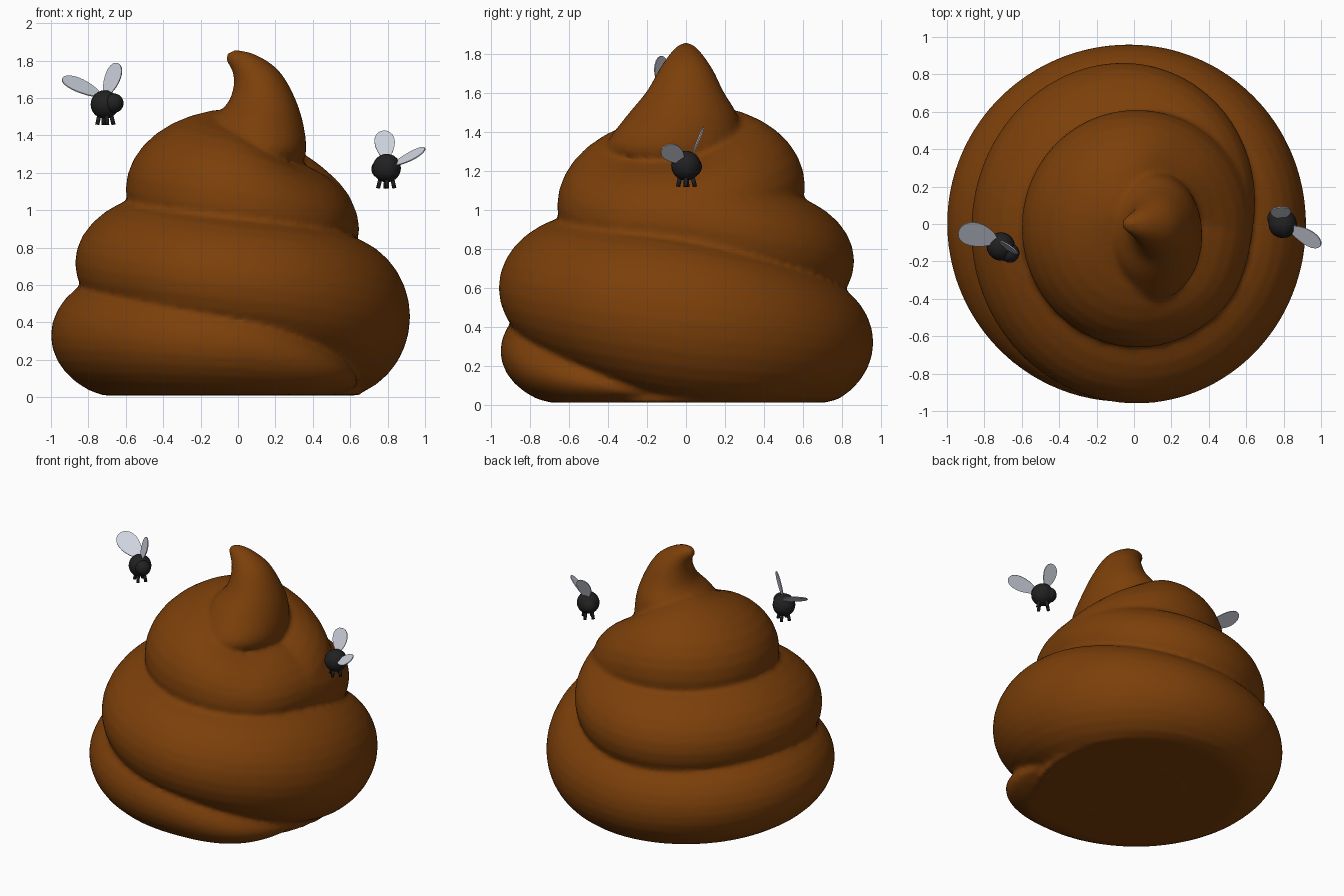
import bpy, bmesh, math
from mathutils import Vector, Matrix

if "Cube" in bpy.data.objects:
    bpy.data.objects.remove(bpy.data.objects["Cube"])


def material(name, rgb):
    m = bpy.data.materials.new(name)
    m.diffuse_color = (*rgb, 1)
    m.use_nodes = True
    m.node_tree.nodes["Principled BSDF"].inputs["Base Color"].default_value = m.diffuse_color
    return m


BROWN = material("warm brown", (0.2, 0.05, 0.003))
BLACK = material("fly black", (0.015, 0.015, 0.016))
WING = material("wing grey", (0.62, 0.65, 0.73))


def make_object(name, bm, mat):
    bmesh.ops.recalc_face_normals(bm, faces=bm.faces[:])
    for f in bm.faces:
        f.smooth = True
    me = bpy.data.meshes.new(name)
    bm.to_mesh(me)
    bm.free()
    me.materials.append(mat)
    ob = bpy.data.objects.new(name, me)
    bpy.context.collection.objects.link(ob)
    return ob


def loft(bm, rings):
    """Skin a list of point rings into a closed solid."""
    vs = [[bm.verts.new(p) for p in r] for r in rings]
    n = len(vs[0])
    for a, b in zip(vs, vs[1:]):
        for i in range(n):
            j = (i + 1) % n
            bm.faces.new((a[i], a[j], b[j], b[i]))
    bm.faces.new(vs[0][::-1])
    bm.faces.new(vs[-1])


def spline(keys, t):
    """Catmull-Rom through keys whose first entry is the parameter."""
    i = max(k for k in range(len(keys) - 1) if keys[k][0] <= t + 1e-9)
    p1, p2 = keys[i], keys[i + 1]
    p0, p3 = keys[max(i - 1, 0)], keys[min(i + 2, len(keys) - 1)]
    h = p2[0] - p1[0]
    u = (t - p1[0]) / h
    out = []
    for c in range(1, len(p1)):
        m1 = (p2[c] - p0[c]) / (p2[0] - p0[0]) * h
        m2 = (p3[c] - p1[c]) / (p3[0] - p1[0]) * h
        out.append((2*u**3 - 3*u*u + 1) * p1[c] + (u**3 - 2*u*u + u) * m1
                   + (3*u*u - 2*u**3) * p2[c] + (u**3 - u*u) * m2)
    return out


# Coil: quarter turn, outer radius, centre height, half depth, half height
COIL = [
    (0.2, 0.66, 0.06, 0.25, 0.05),
    (0.6, 0.88, 0.15, 0.34, 0.17),
    (1, 0.95, 0.27, 0.42, 0.29),
    (2, 1.00, 0.33, 0.45, 0.35),
    (3, 0.96, 0.32, 0.40, 0.35),
    (4, 0.92, 0.43, 0.39, 0.42),
    (5, 0.96, 0.60, 0.46, 0.37),
    (6, 0.87, 0.72, 0.54, 0.38),
    (7, 0.86, 0.74, 0.50, 0.36),
    (8, 0.64, 0.92, 0.54, 0.36),
    (8.5, 0.66, 0.95, 0.50, 0.34),
    (9, 0.66, 1.02, 0.50, 0.41),
    (10, 0.60, 1.11, 0.55, 0.42),
    (11, 0.61, 1.12, 0.50, 0.40),
    (11.5, 0.625, 1.03, 0.51, 0.38),
    (12, 0.635, 0.94, 0.52, 0.34),
    (12.4, 0.62, 0.93, 0.50, 0.30),
]
bm = bmesh.new()
rings = []
STEPS = 320
for s in range(STEPS + 1):
    t = 0.2 + 12.2 * s / STEPS
    R, zc, a, b = spline(COIL, t)
    inner = min(a, R - a + 0.1)
    ang = -t * math.pi / 2
    ring = []
    for k in range(32):
        q = 2 * math.pi * k / 32
        c = math.cos(q)
        r = R - a + c * (a if c > 0 else inner)
        ring.append((r * math.cos(ang), r * math.sin(ang), max(0.01, zc + b * math.sin(q))))
    rings.append(ring)
loft(bm, rings)

# Core filling the middle of the coil
loft(bm, [[(r * math.cos(i * math.pi / 16), r * math.sin(i * math.pi / 16), z)
           for i in range(32)]
          for z, r in ((0.01, 0.66), (0.5, 0.55), (0.9, 0.4), (1.3, 0.16))])

# Curled tip: parameter, x, y, z, x radius, y radius, tilt in degrees
TIP = [
    (0, 0.08, -0.02, 1.19, 0.18, 0.25, 0),
    (1, 0.10, -0.06, 1.26, 0.245, 0.32, 0),
    (2, 0.11, -0.06, 1.34, 0.255, 0.345, 0),
    (3, 0.105, -0.02, 1.48, 0.24, 0.285, 0),
    (4, 0.12, -0.005, 1.60, 0.175, 0.20, 8),
    (5, 0.095, 0, 1.70, 0.13, 0.145, 22),
    (6, 0.04, 0, 1.77, 0.085, 0.095, 42),
    (7, -0.01, 0, 1.805, 0.055, 0.06, 62),
    (8, -0.045, 0, 1.815, 0.036, 0.036, 80),
    (9, -0.065, 0, 1.815, 0.012, 0.012, 85),
]
rings = []
for s in range(46):
    x, y, z, rx, ry, tilt = spline(TIP, s / 5)
    g = math.radians(tilt)
    rings.append([(x + rx * math.cos(q) * math.cos(g), y + ry * math.sin(q),
                   z + rx * math.cos(q) * math.sin(g))
                  for q in (2 * math.pi * k / 32 for k in range(32))])
loft(bm, rings)

# Fuse coil, core and tip into one skin
pile = make_object("swirl_pile", bm, BROWN)
rm = pile.modifiers.new("fuse", 'REMESH')
rm.mode = 'VOXEL'
rm.voxel_size = 0.018
rm.use_smooth_shade = True
sm = pile.modifiers.new("soften", 'SMOOTH')
sm.factor = 0.5
sm.iterations = 3


def wing(name, base, tip, across, width):
    base, tip, w = Vector(base), Vector(tip), Vector(across)
    l = tip - base
    w = (w - l * w.dot(l) / l.length_squared).normalized()
    n = l.normalized().cross(w)
    mid = (base + tip) / 2
    bm = bmesh.new()
    rings = []
    for h in (-0.003, 0.003):
        ring = []
        for k in range(24):
            q = 2 * math.pi * k / 24
            taper = 0.85 + 0.2 * math.cos(q)       # narrower at the root
            ring.append(mid + l * 0.5 * math.cos(q)
                        + w * (width / 2 * taper * math.sin(q)) + n * h)
        rings.append(ring)
    loft(bm, rings)
    ob = make_object(name, bm, WING)
    for f in ob.data.polygons:
        f.use_smooth = False


def fly(name, body, head, wings):
    body, head = Vector(body), Vector(head)
    bm = bmesh.new()
    for p, r in ((body, 0.076), (head, 0.052)):
        bmesh.ops.create_uvsphere(bm, u_segments=20, v_segments=12, radius=r,
                                  matrix=Matrix.Translation(p))
    # Stubby legs
    fwd = (head - body)
    fwd.z = 0
    fwd.normalize()
    side = Vector((-fwd.y, fwd.x, 0))
    for f in (-0.02, 0.025):
        for s in (-1, 1):
            top = body + fwd * f + side * 0.02 * s + Vector((0, 0, -0.05))
            foot = body + fwd * f * 1.5 + side * 0.028 * s + Vector((0, 0, -0.108))
            d = foot - top
            bmesh.ops.create_cone(
                bm, cap_ends=True, segments=8, radius1=0.011, radius2=0.011,
                depth=d.length, matrix=Matrix.Translation((top + foot) / 2)
                @ d.to_track_quat('Z', 'Y').to_matrix().to_4x4())
    make_object(name + "_body", bm, BLACK)
    for i, w in enumerate(wings):
        wing(f"{name}_wing_{i + 1}", *w)


fly("left_fly", (-0.712, -0.12, 1.565), (-0.664, -0.155, 1.572), [
    ((-0.735, -0.09, 1.61), (-0.935, -0.03, 1.71), (0.3, 0.8, 0.38), 0.16),
    ((-0.71, -0.115, 1.61), (-0.64, -0.135, 1.785), (0.7, -0.6, -0.2), 0.12)])
fly("right_fly", (0.795, 0.0, 1.225), (0.765, 0.03, 1.22), [
    ((0.79, 0.03, 1.275), (0.78, 0.09, 1.425), (1, 0.1, 0.05), 0.125),
    ((0.83, -0.02, 1.245), (1.0, -0.11, 1.325), (0.2, 0.75, 0.55), 0.115)])
